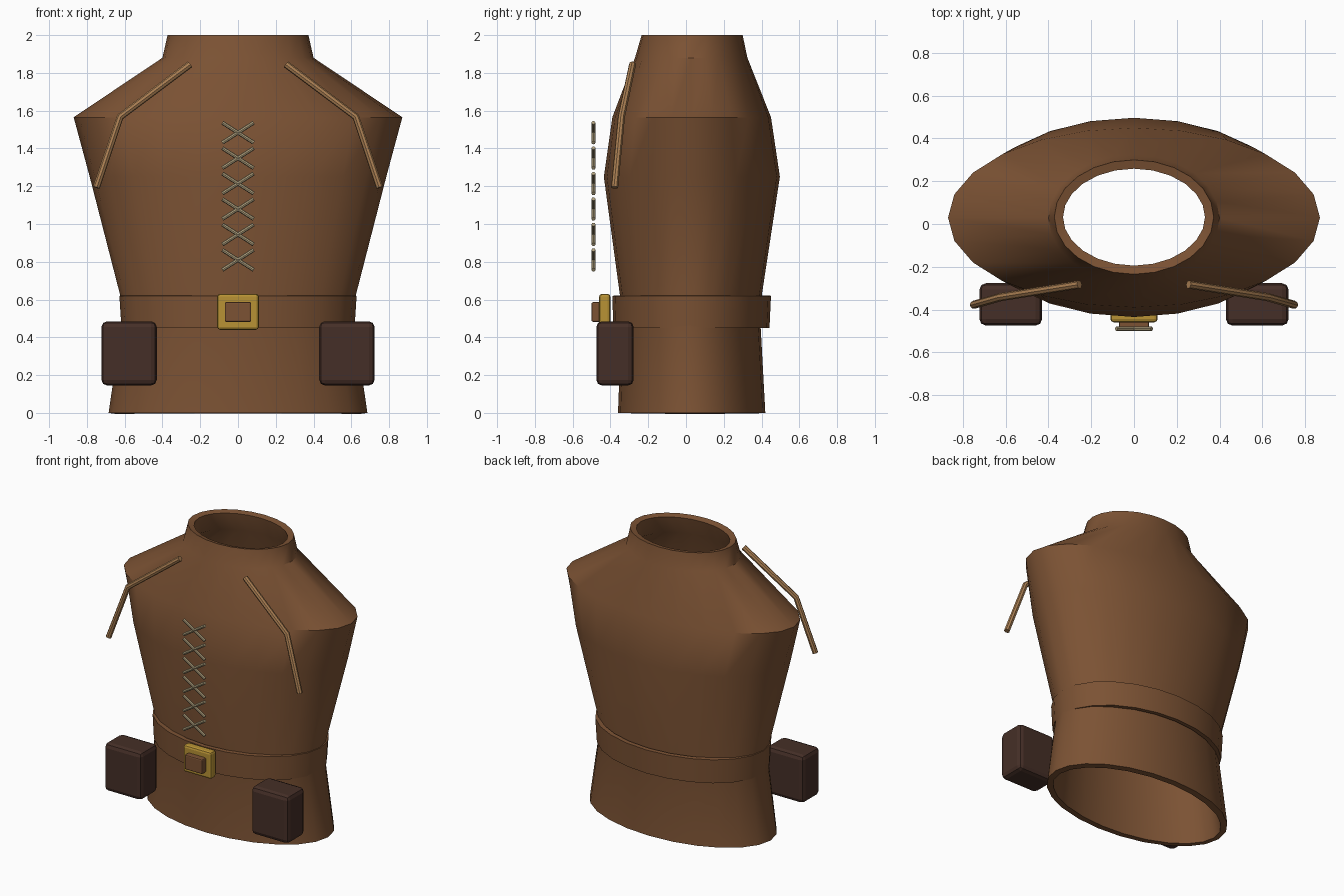
import bpy, math
from mathutils import Vector

if "Cube" in bpy.data.objects:
    bpy.data.objects.remove(bpy.data.objects["Cube"])


def material(name, rgb):
    m = bpy.data.materials.new(name)
    m.diffuse_color = (*rgb, 1)
    m.use_nodes = True
    m.node_tree.nodes["Principled BSDF"].inputs["Base Color"].default_value = m.diffuse_color
    return m


LEATHER = material("brown leather", (0.20, 0.085, 0.034))
DARK = material("dark leather", (0.060, 0.028, 0.020))
GOLD = material("gold metal", (0.48, 0.29, 0.035))
TAN = material("tan strap", (0.40, 0.21, 0.085))
CORD = material("pale cord", (0.44, 0.36, 0.21))


def activate(ob):
    bpy.ops.object.select_all(action='DESELECT')
    ob.select_set(True)
    bpy.context.view_layer.objects.active = ob


def mesh_object(name, verts, faces, mat):
    me = bpy.data.meshes.new(name)
    me.from_pydata(verts, [], faces)
    me.materials.append(mat)
    ob = bpy.data.objects.new(name, me)
    bpy.context.collection.objects.link(ob)
    return ob


def loft(name, rings, mat, wall, n=24):
    """Open tube through ellipses (z, half width, y front, y back) with a wall."""
    verts, faces = [], []
    for z, rx, y0, y1 in rings:
        for i in range(n):
            a = 2 * math.pi * i / n
            verts.append((rx * math.cos(a), (y0 + y1) / 2 + (y1 - y0) / 2 * math.sin(a), z))
    for r in range(len(rings) - 1):
        for i in range(n):
            j = (i + 1) % n
            faces.append((r * n + i, r * n + j, (r + 1) * n + j, (r + 1) * n + i))
    ob = mesh_object(name, verts, faces, mat)
    mod = ob.modifiers.new("wall", 'SOLIDIFY')
    mod.thickness = wall
    mod.offset = -1
    activate(ob)
    bpy.ops.object.modifier_apply(modifier="wall")
    bpy.ops.object.shade_smooth_by_angle(angle=math.radians(40))
    return ob


def box(name, lo, hi, mat, bevel):
    lo, hi = Vector(lo), Vector(hi)
    bpy.ops.mesh.primitive_cube_add(size=1, location=(lo + hi) / 2)
    ob = bpy.context.object
    ob.name = name
    ob.scale = hi - lo
    bpy.ops.object.transform_apply(location=False, rotation=False, scale=True)
    ob.data.materials.append(mat)
    mod = ob.modifiers.new("bevel", 'BEVEL')
    mod.width = bevel
    mod.segments = 2
    return ob


def rod(name, paths, radius, mat):
    """Round cords following one or more polylines."""
    cu = bpy.data.curves.new(name, 'CURVE')
    cu.dimensions = '3D'
    cu.bevel_depth = radius
    cu.bevel_resolution = 2
    cu.use_fill_caps = True
    for path in paths:
        sp = cu.splines.new('POLY')
        sp.points.add(len(path) - 1)
        for p, co in zip(sp.points, path):
            p.co = (*co, 1)
    cu.materials.append(mat)
    ob = bpy.data.objects.new(name, cu)
    bpy.context.collection.objects.link(ob)
    activate(ob)
    bpy.ops.object.convert(target='MESH')
    bpy.ops.object.shade_smooth_by_angle(angle=math.radians(40))


# Vest body, hem to collar
loft("vest", [
    (0.0, 0.685, -0.36, 0.42),
    (0.55, 0.605, -0.34, 0.39),
    (1.25, 0.785, -0.435, 0.497),
    (1.565, 0.87, -0.39, 0.45),
    (1.88, 0.40, -0.27, 0.325),
    (2.0, 0.373, -0.235, 0.30)], LEATHER, 0.042)

# Belt with buckle
loft("belt", [(0.45, 0.617, -0.385, 0.442), (0.62, 0.628, -0.39, 0.45)], LEATHER, 0.03)
box("buckle", (-0.11, -0.46, 0.44), (0.11, -0.40, 0.63), GOLD, 0.015)
box("buckle_plate", (-0.07, -0.50, 0.482), (0.07, -0.44, 0.586), LEATHER, 0.008)

# Pouches and shoulder straps, mirrored left and right
for side, s in (("left", 1), ("right", -1)):
    xs = sorted((s * 0.43, s * 0.723))
    box(side + "_pouch", (xs[0], -0.475, 0.145), (xs[1], -0.277, 0.485), DARK, 0.03)
    rod(side + "_shoulder_strap", [[(s * 0.255, -0.283, 1.845),
        (s * 0.624, -0.342, 1.567), (s * 0.75, -0.378, 1.193)]], 0.019, TAN)

# Crossed chest lacing
crosses = []
for i in range(6):
    z = 0.81 + 0.1347 * i
    for s in (1, -1):
        crosses.append([(-0.083, -0.49, z - s * 0.053), (0.083, -0.49, z + s * 0.053)])
rod("chest_lacing", crosses, 0.0105, CORD)
